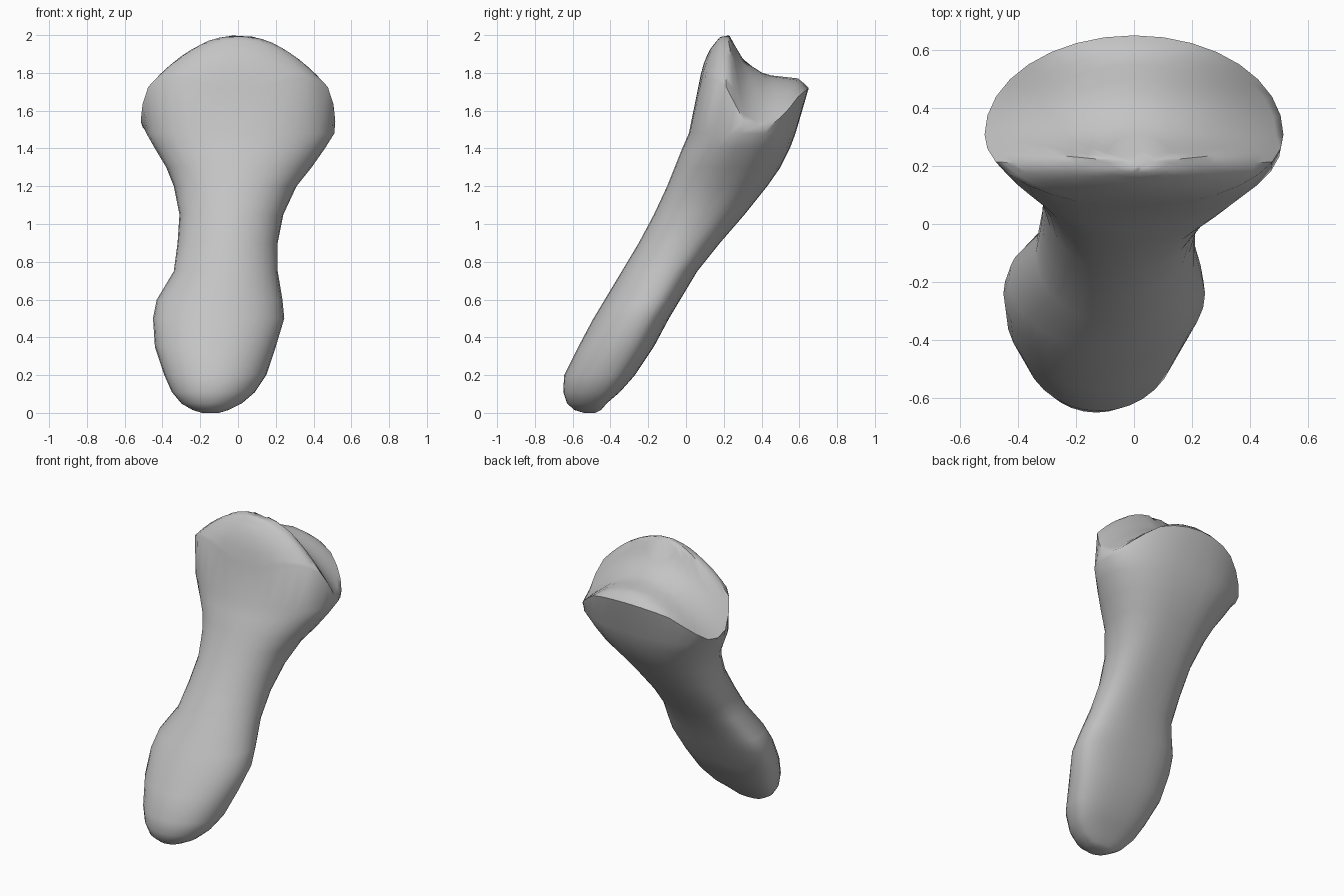
import bpy
import bmesh
import math

default_cube = bpy.data.objects.get("Cube")
if default_cube:
    bpy.data.objects.remove(default_cube, do_unlink=True)

SIDES = 32

# Level outlines of the leaning shaft: height, x low, x high, y front, y back
SECTIONS = [
    (0, -.19, -.1, -.54, -.48),
    (.015, -.24, -.05, -.59, -.45),
    (.05, -.3, .02, -.63, -.42),
    (.11, -.35, .09, -.65, -.35),
    (.2, -.39, .15, -.645, -.27),
    (.35, -.44, .2, -.57, -.17),
    (.5, -.45, .245, -.49, -.09),
    (.6, -.43, .235, -.43, -.03),
    (.75, -.34, .21, -.34, .06),
    (.9, -.32, .21, -.25, .18),
    (1.05, -.31, .24, -.17, .31),
    (1.2, -.34, .31, -.1, .43),
    (1.3, -.38, .39, -.06, .5),
    (1.4, -.44, .46, -.02, .55),
    (1.48, -.485, .51, .015, .58),
]

# Head rim outline, and the head's profile from front to back as (y, height)
RIM = (-.515, .515, .06, .65)
CREST = [(.06, 1.7), (.08, 1.8), (.1, 1.87), (.13, 1.93), (.18, 1.99),
         (.23, 2), (.265, 1.93), (.31, 1.86), (.42, 1.79), (.6, 1.77), (.65, 1.72)]
PEAK = (.02, .21)


def head_height(x, y):
    """Crest profile, falling away towards both sides."""
    for (y0, z0), (y1, z1) in zip(CREST, CREST[1:]):
        if y <= y1:
            break
    t = min(max((y - y0) / (y1 - y0), 0), 1)
    return z0 + (z1 - z0) * t - 1.2 * x * x


def outline(x_low, x_high, y_front, y_back, widest, back_power):
    """Egg-shaped outline; widest is the share of its depth ahead of the sides."""
    centre_x, half_x = (x_low + x_high) / 2, (x_high - x_low) / 2
    centre_y = y_front + (y_back - y_front) * widest
    points = []
    for i in range(SIDES):
        angle = math.tau * i / SIDES
        c, s = math.cos(angle), math.sin(angle)
        power = back_power if s > 0 else 1
        reach = y_back - centre_y if s > 0 else centre_y - y_front
        points.append((centre_x + half_x * math.copysign(abs(c) ** power, c),
                       centre_y + reach * math.copysign(abs(s) ** power, s)))
    return points


# Plain grey surface
grey = bpy.data.materials.new("plain_grey")
grey.use_nodes = True
colour = (0.55, 0.55, 0.55, 1)
grey.diffuse_color = colour
grey.node_tree.nodes["Principled BSDF"].inputs["Base Color"].default_value = colour

bm = bmesh.new()
rings = []

# Shaft: level outlines from the rounded foot up to the head
for z, *extents in SECTIONS:
    points = outline(*extents, widest=.7 - .15 * z, back_power=.8)
    rings.append([bm.verts.new((x, y, z)) for x, y in points])

# Head: rim outline shrinking towards the peak over the crest and hollow
rim = outline(*RIM, widest=.42, back_power=1)
for scale in (1, .95, .87, .77, .66, .55, .44, .33, .22, .1):
    ring = []
    for x, y in rim:
        px = PEAK[0] + (x - PEAK[0]) * scale
        py = PEAK[1] + (y - PEAK[1]) * scale
        ring.append(bm.verts.new((px, py, head_height(px, py))))
    rings.append(ring)

# Skin and end caps
for lower, upper in zip(rings, rings[1:]):
    for i in range(SIDES):
        j = (i + 1) % SIDES
        bm.faces.new((lower[i], lower[j], upper[j], upper[i]))
bm.faces.new(list(reversed(rings[0])))
bm.faces.new(rings[-1])
bmesh.ops.recalc_face_normals(bm, faces=bm.faces[:])

mesh = bpy.data.meshes.new("bone_body")
bm.to_mesh(mesh)
bm.free()
mesh.materials.append(grey)
bone = bpy.data.objects.new("bone_body", mesh)
bpy.context.collection.objects.link(bone)

# Soft shading with the sharpest creases kept crisp
bpy.ops.object.select_all(action="DESELECT")
bone.select_set(True)
bpy.context.view_layer.objects.active = bone
bpy.ops.object.shade_smooth_by_angle(angle=math.radians(50))
